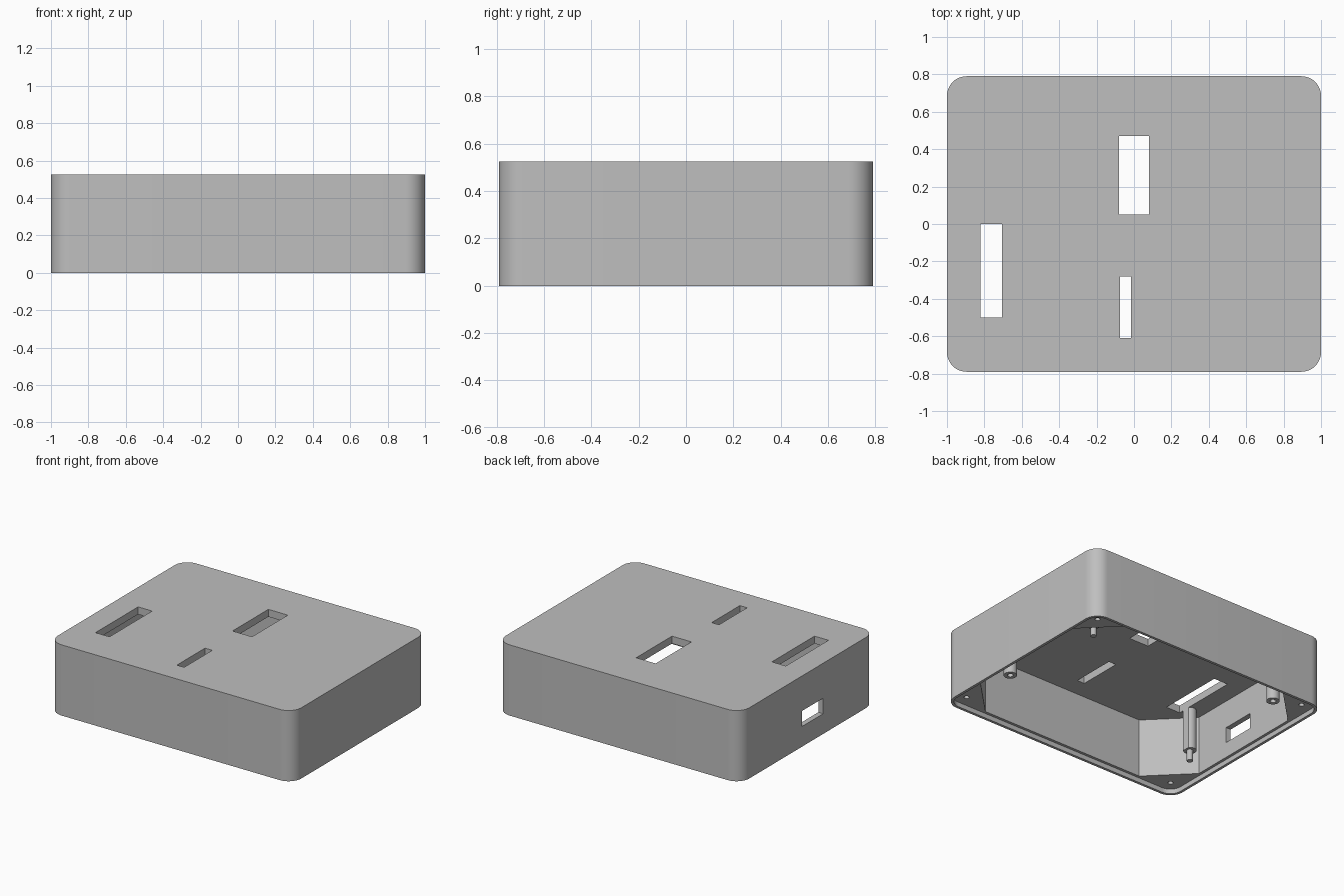
import bpy, bmesh, math

if "Cube" in bpy.data.objects:
    bpy.data.objects.remove(bpy.data.objects["Cube"], do_unlink=True)

HALF_X, HALF_Y, HEIGHT, RADIUS = 1.0, 0.79, 0.525, 0.105
WALL, LIP, CEILING, LEDGE = 0.04, 0.02, 0.47, 0.035
POST_END, PIN_END = 0.16, 0.08

grey = bpy.data.materials.new("plain_grey")
grey.use_nodes = True
colour = (0.52, 0.52, 0.52, 1)
grey.diffuse_color = colour
grey.node_tree.nodes["Principled BSDF"].inputs["Base Color"].default_value = colour


def prism(name, outline, z0, z1):
    """Extrude a counter-clockwise outline from z0 to z1."""
    bm = bmesh.new()
    face = bm.faces.new([bm.verts.new((x, y, z0)) for x, y in outline])
    top = bmesh.ops.extrude_face_region(bm, geom=[face])["geom"]
    verts = [v for v in top if isinstance(v, bmesh.types.BMVert)]
    bmesh.ops.translate(bm, verts=verts, vec=(0, 0, z1 - z0))
    bmesh.ops.recalc_face_normals(bm, faces=bm.faces)
    mesh = bpy.data.meshes.new(name)
    bm.to_mesh(mesh)
    bm.free()
    mesh.materials.append(grey)
    obj = bpy.data.objects.new(name, mesh)
    bpy.context.collection.objects.link(obj)
    return obj


def circle(cx, cy, r, n=32):
    return [(cx + r * math.cos(i * math.tau / n), cy + r * math.sin(i * math.tau / n))
            for i in range(n)]


def rectangle(x0, x1, y0, y1):
    return [(x0, y0), (x1, y0), (x1, y1), (x0, y1)]


def rounded_rectangle(hx, hy, r, steps=12):
    pts = []
    for quarter, (sx, sy) in enumerate([(1, 1), (-1, 1), (-1, -1), (1, -1)]):
        for i in range(steps + 1):
            a = (quarter + i / steps) * math.pi / 2
            pts.append((sx * (hx - r) + r * math.cos(a), sy * (hy - r) + r * math.sin(a)))
    return pts


def chamfered_rectangle(hx, hy, c):
    return [(hx, hy - c), (hx - c, hy), (c - hx, hy), (-hx, hy - c),
            (-hx, c - hy), (c - hx, -hy), (hx - c, -hy), (hx, c - hy)]


def combine(obj, other, operation):
    mod = obj.modifiers.new(operation.title(), "BOOLEAN")
    mod.operation, mod.solver, mod.object = operation, "EXACT", other
    bpy.context.view_layer.objects.active = obj
    bpy.ops.object.modifier_apply(modifier=mod.name)
    bpy.data.objects.remove(other, do_unlink=True)


def cut(obj, outline, z0, z1):
    combine(obj, prism("cutter", outline, z0, z1), "DIFFERENCE")


def finish(obj):
    bpy.ops.object.select_all(action="DESELECT")
    obj.select_set(True)
    bpy.context.view_layer.objects.active = obj
    bpy.ops.object.shade_smooth_by_angle(angle=math.radians(30))


# Shell, open below, with solid corner bosses left by the chamfered cavity
shell = prism("enclosure_shell", rounded_rectangle(HALF_X, HALF_Y, RADIUS), 0, HEIGHT)
cut(shell, chamfered_rectangle(HALF_X - WALL, HALF_Y - WALL, 0.285), -0.1, CEILING)

# Recess for the bottom cover
cut(shell, rounded_rectangle(HALF_X - LIP, HALF_Y - LIP, RADIUS - LIP), -0.1, LEDGE)

# Screw holes in the corner bosses
for sx in (-1, 1):
    for sy in (-1, 1):
        cut(shell, circle(sx * (HALF_X - RADIUS), sy * (HALF_Y - RADIUS), 0.018, 20), 0, 0.3)

# Slots through the top
side_slot = rectangle(-0.82, -0.705, -0.5, 0)
for outline in (side_slot, rectangle(-0.08, 0.08, 0.05, 0.47),
                rectangle(-0.075, -0.015, -0.61, -0.28)):
    cut(shell, outline, CEILING - 0.1, HEIGHT + 0.1)

# Window in the side wall
cut(shell, rectangle(-1.1, -0.9, -0.18, 0.07), 0.15, 0.265)
finish(shell)

# Mounting posts: two hollow, two with locating pins
for sx, side in ((1, "left"), (-1, "right")):
    for sy, end in ((-1, "front"), (1, "back")):
        x, y = -0.067 + sx * 0.788, sy * 0.435
        post = prism(f"{end}_{side}_post", circle(x, y, 0.045), POST_END, CEILING + 0.01)
        if sx == sy:
            combine(post, prism("pin", circle(x, y, 0.021, 20), PIN_END, POST_END + 0.02), "UNION")
        else:
            cut(post, circle(x, y, 0.02, 20), POST_END - 0.1, CEILING - 0.08)
        if sx < 0 and sy < 0:
            cut(post, side_slot, 0.1, HEIGHT)
        finish(post)
